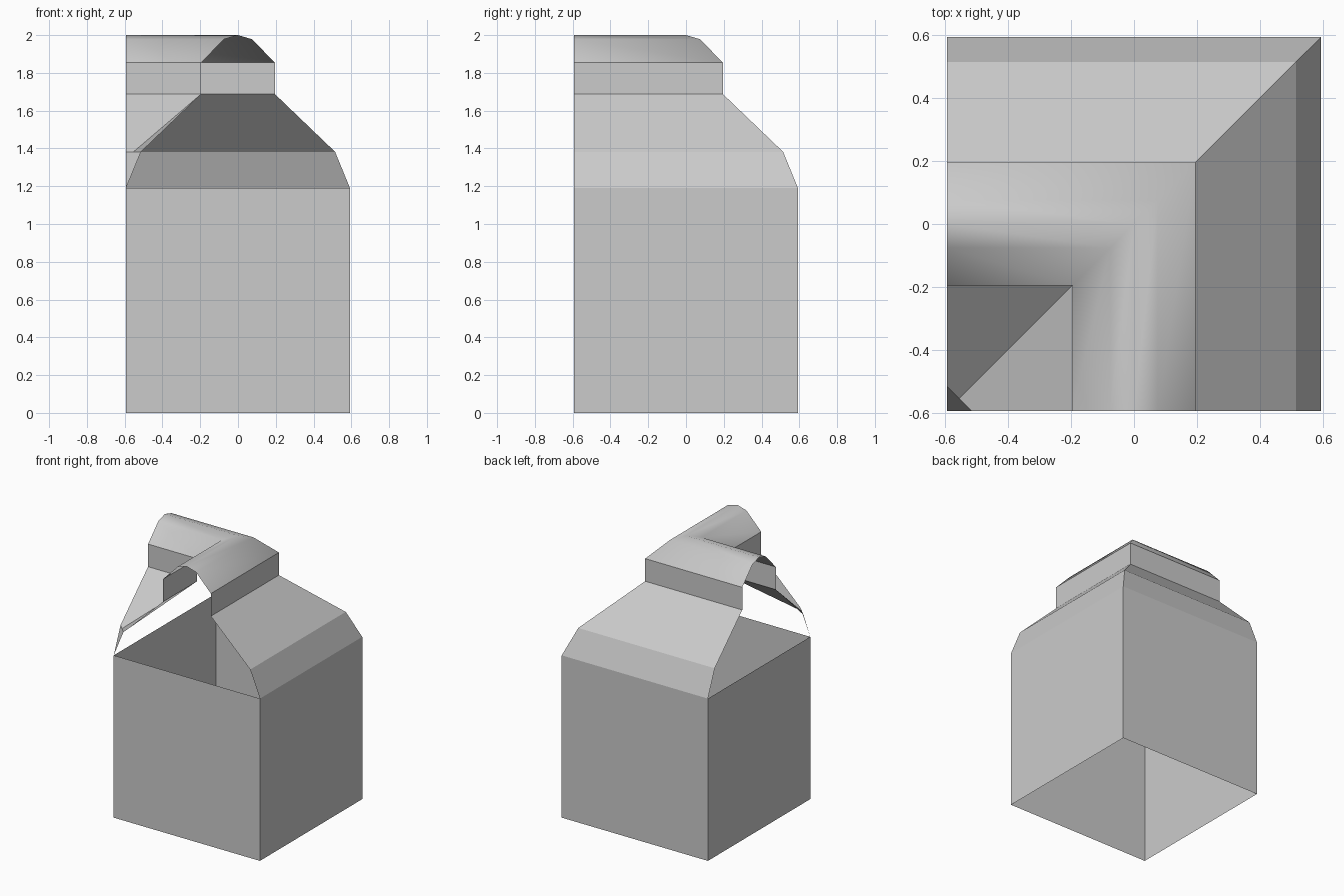
import bpy, bmesh

if "Cube" in bpy.data.objects:
    bpy.data.objects.remove(bpy.data.objects["Cube"])

H = 0.593          # half width of the square base
WALL = 1.19        # height of the base walls

# Cross-section of the corner roof: (offset from centre line, height), outside to inside
PROFILE = [(H, WALL), (0.514, 1.382), (0.195, 1.688), (0.195, 1.854),
           (0.075, 1.978), (0, 2.0), (-0.075, 1.978), (-0.195, 1.854),
           (-0.195, 1.688), (-0.514, 1.382), (-H, WALL)]
ARCH = range(3, 7)  # profile strips that are smooth shaded


def finish(bm, name):
    bmesh.ops.remove_doubles(bm, verts=bm.verts, dist=1e-4)
    mesh = bpy.data.meshes.new(name)
    bm.to_mesh(mesh)
    bm.free()
    obj = bpy.data.objects.new(name, mesh)
    bpy.context.collection.objects.link(obj)
    return obj


# Base: four walls, open at top and bottom
bm = bmesh.new()
bmesh.ops.create_cube(bm, size=1)
for v in bm.verts:
    v.co = (v.co.x * 2 * H, v.co.y * 2 * H, (v.co.z + 0.5) * WALL)
caps = [f for f in bm.faces if abs(f.normal.z) > 0.5]
bmesh.ops.delete(bm, geom=caps, context='FACES_ONLY')
finish(bm, "base_walls")

# Roof: profile swept round a mitred right-angle corner, open at both ends
bm = bmesh.new()
rows = []
for d, z in PROFILE:
    m = d if d > -0.5 else -(H - d) / 2     # innermost eave is cut straight across
    if d == -H:
        m = -H
    rows.append([bm.verts.new(p) for p in ((-H, d, z), (m, m, z), (d, -H, z))])
for i in range(len(rows) - 1):
    a, b = rows[i], rows[i + 1]
    for k in range(2):
        if i == len(rows) - 2:              # small corner triangle
            f = bm.faces.new((a[k], a[k + 1], b[1]))
        else:
            f = bm.faces.new((a[k], a[k + 1], b[k + 1], b[k]))
        f.smooth = i in ARCH
loose = [v for v in bm.verts if not v.link_faces]
bmesh.ops.delete(bm, geom=loose, context='VERTS')
bmesh.ops.recalc_face_normals(bm, faces=bm.faces)
bm.normal_update()
if sum(f.normal.z for f in bm.faces) < 0:
    bmesh.ops.reverse_faces(bm, faces=bm.faces)
finish(bm, "corner_roof")
